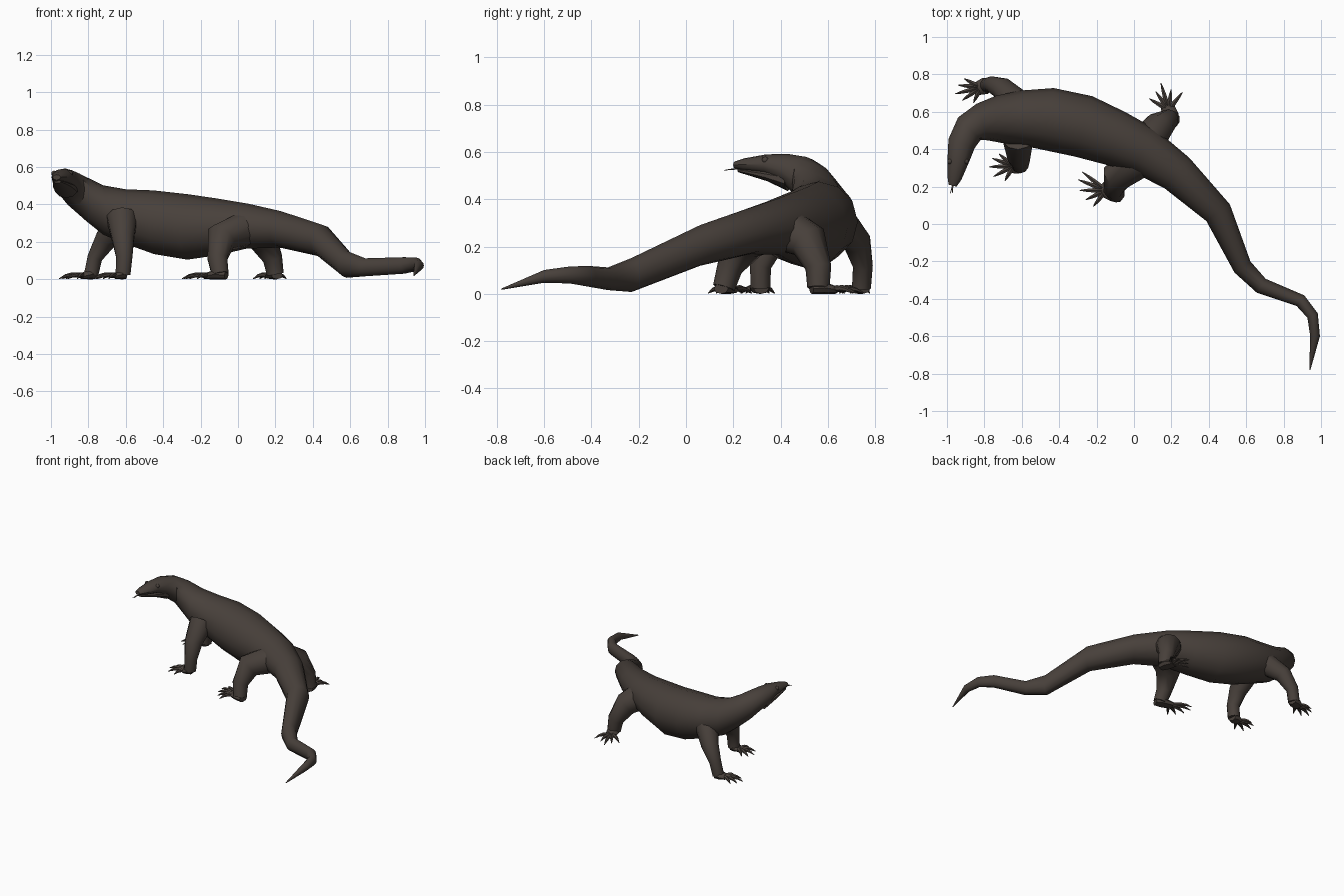
import bpy, bmesh, math
from mathutils import Vector


def material(name, rgb):
    m = bpy.data.materials.new(name)
    m.diffuse_color = (*rgb, 1)
    return m


HIDE = material("dark brown hide", (0.064, 0.051, 0.043))


def tube(bm, stations, sides=10, upright=False):
    """Loft elliptical rings through (x, y, z, half width, half height)."""
    pts = [Vector(s[:3]) for s in stations]
    rings = []
    for i, s in enumerate(stations):
        a = (pts[i] - pts[max(i - 1, 0)]).normalized()
        b = (pts[min(i + 1, len(pts) - 1)] - pts[i]).normalized()
        t = (a + b).normalized()
        if upright:
            side = Vector((t.y, -t.x, 0)).normalized()
            up = Vector((0, 0, 1))
        else:
            ref = Vector((0, 0, 1)) if abs(t.z) < 0.6 else Vector((1, 0, 0))
            side = t.cross(ref).normalized()
            up = side.cross(t)
            if ref.x:
                side, up = up, side
        ring = []
        for k in range(sides):
            ang = 2 * math.pi * k / sides + math.pi / 2
            p = pts[i] + side * s[3] * math.cos(ang) + up * s[-1] * math.sin(ang)
            p.z = max(p.z, 0.004)
            ring.append(bm.verts.new(p))
        # match this ring to the one before so the skin never twists
        if rings:
            prev = rings[-1]
            shift = pts[i] - pts[i - 1]
            options = []
            for base in (ring, ring[::-1]):
                for k in range(sides):
                    o = base[k:] + base[:k]
                    err = sum((v.co - w.co - shift).length_squared for v, w in zip(o, prev))
                    options.append((err, len(options), o))
            ring = min(options)[2]
        rings.append(ring)
    for r0, r1 in zip(rings, rings[1:]):
        for k in range(sides):
            n = (k + 1) % sides
            bm.faces.new((r0[k], r0[n], r1[n], r1[k]))
    bm.faces.new(rings[0])
    bm.faces.new(rings[-1])


def finish(bm, name, mat=HIDE, angle=40):
    bmesh.ops.recalc_face_normals(bm, faces=bm.faces)
    me = bpy.data.meshes.new(name)
    bm.to_mesh(me)
    bm.free()
    me.materials.append(mat)
    ob = bpy.data.objects.new(name, me)
    bpy.context.collection.objects.link(ob)
    bpy.ops.object.select_all(action='DESELECT')
    ob.select_set(True)
    bpy.context.view_layer.objects.active = ob
    bpy.ops.object.shade_smooth_by_angle(angle=math.radians(angle))
    return ob


# Head, neck, trunk and curling tail as one skin
body = [
    (-0.970, 0.205, 0.545, 0.022, 0.014),
    (-0.960, 0.245, 0.547, 0.038, 0.026),
    (-0.940, 0.340, 0.547, 0.058, 0.043),
    (-0.922, 0.430, 0.522, 0.074, 0.070),
    (-0.880, 0.510, 0.482, 0.085, 0.097),
    (-0.810, 0.545, 0.428, 0.103, 0.118),
    (-0.720, 0.560, 0.370, 0.128, 0.132),
    (-0.600, 0.567, 0.335, 0.147, 0.146),
    (-0.450, 0.560, 0.305, 0.168, 0.170),
    (-0.270, 0.522, 0.280, 0.168, 0.175),
    (-0.100, 0.458, 0.280, 0.150, 0.150),
    (0.050, 0.395, 0.285, 0.130, 0.120),
    (0.230, 0.272, 0.266, 0.105, 0.098),
    (0.450, 0.060, 0.205, 0.077, 0.086),
    (0.580, -0.230, 0.080, 0.052, 0.072),
    (0.680, -0.330, 0.064, 0.044, 0.048),
    (0.890, -0.410, 0.074, 0.035, 0.044),
    (0.955, -0.490, 0.080, 0.030, 0.036),
    (0.968, -0.600, 0.074, 0.026, 0.027),
    (0.940, -0.780, 0.020, 0.003, 0.003),
]
bm = bmesh.new()
tube(bm, body, 12, upright=True)
finish(bm, "body_and_tail")

# Lower jaw tucked under the snout
bm = bmesh.new()
tube(bm, [(-0.965, 0.222, 0.522, 0.020, 0.008), (-0.955, 0.265, 0.515, 0.036, 0.014),
          (-0.938, 0.345, 0.500, 0.054, 0.024), (-0.918, 0.430, 0.480, 0.064, 0.045)],
     10, upright=True)
finish(bm, "lower_jaw")

# Forked tongue
bm = bmesh.new()
tube(bm, [(-0.962, 0.24, 0.530, 0.006, 0.003), (-0.972, 0.19, 0.527, 0.005, 0.003)], 6)
for dx in (-0.008, 0.006):
    tube(bm, [(-0.972, 0.194, 0.527, 0.004, 0.003),
              (-0.976 + dx, 0.162, 0.523, 0.001, 0.001)], 6)
finish(bm, "tongue")

# Brow bulges with eyes
for side, name in ((-1, "left_eye"), (1, "right_eye")):
    bm = bmesh.new()
    bmesh.ops.create_icosphere(bm, subdivisions=2, radius=0.015)
    for v in bm.verts:
        v.co += Vector((-0.941 + side * 0.043, 0.335, 0.566))
    finish(bm, name)

# Legs: joint path, palm centre, then toes as (direction in degrees, length)
legs = {
    "front_leg_near": (
        [(-0.62, 0.46, 0.33, 0.085), (-0.615, 0.355, 0.22, 0.062),
         (-0.608, 0.315, 0.12, 0.045), (-0.615, 0.315, 0.03, 0.042)],
        (-0.645, 0.310), [(140, .10), (160, .12), (182, .13), (208, .12), (240, .09)]),
    "front_leg_far": (
        [(-0.60, 0.62, 0.33, 0.085), (-0.705, 0.725, 0.22, 0.060),
         (-0.765, 0.748, 0.12, 0.042), (-0.785, 0.742, 0.03, 0.040)],
        (-0.820, 0.730), [(152, .10), (174, .12), (194, .14), (215, .12), (245, .09)]),
    "hind_leg_near": (
        [(0.06, 0.36, 0.28, 0.100), (-0.09, 0.255, 0.225, 0.085),
         (-0.11, 0.185, 0.115, 0.055), (-0.095, 0.16, 0.03, 0.047)],
        (-0.150, 0.180), [(142, .16), (159, .16), (180, .14), (205, .12), (232, .11)]),
    "hind_leg_far": (
        [(0.05, 0.41, 0.28, 0.100), (0.13, 0.52, 0.225, 0.082),
         (0.185, 0.56, 0.115, 0.055), (0.20, 0.56, 0.03, 0.047)],
        (0.185, 0.610), [(150, .12), (125, .12), (106, .15), (83, .11), (52, .12)]),
}
for name, (path, (px, py), toes) in legs.items():
    bm = bmesh.new()
    tube(bm, path, 10)
    # flat sole from the ankle to the palm
    ax, ay = path[-1][:2]
    dx, dy = px - ax, py - ay
    tube(bm, [(ax - dx * 0.6, ay - dy * 0.6, 0.026, 0.032, 0.022),
              (ax + dx * 0.3, ay + dy * 0.3, 0.030, 0.045, 0.028),
              (px + dx * 0.5, py + dy * 0.5, 0.020, 0.036, 0.016)], 8)
    # toes ending in claws
    for deg, length in toes:
        c, s = math.cos(math.radians(deg)), math.sin(math.radians(deg))
        prof = [(0.1, 0.024, 0.014), (0.5, 0.028, 0.013), (0.75, 0.022, 0.009), (1.0, 0.007, 0.002)]
        tube(bm, [(px + c * length * f, py + s * length * f, z, r, r) for f, z, r in prof], 6)
    for v in bm.verts:
        v.co.z = max(v.co.z - 0.004, 0)
    finish(bm, name)
